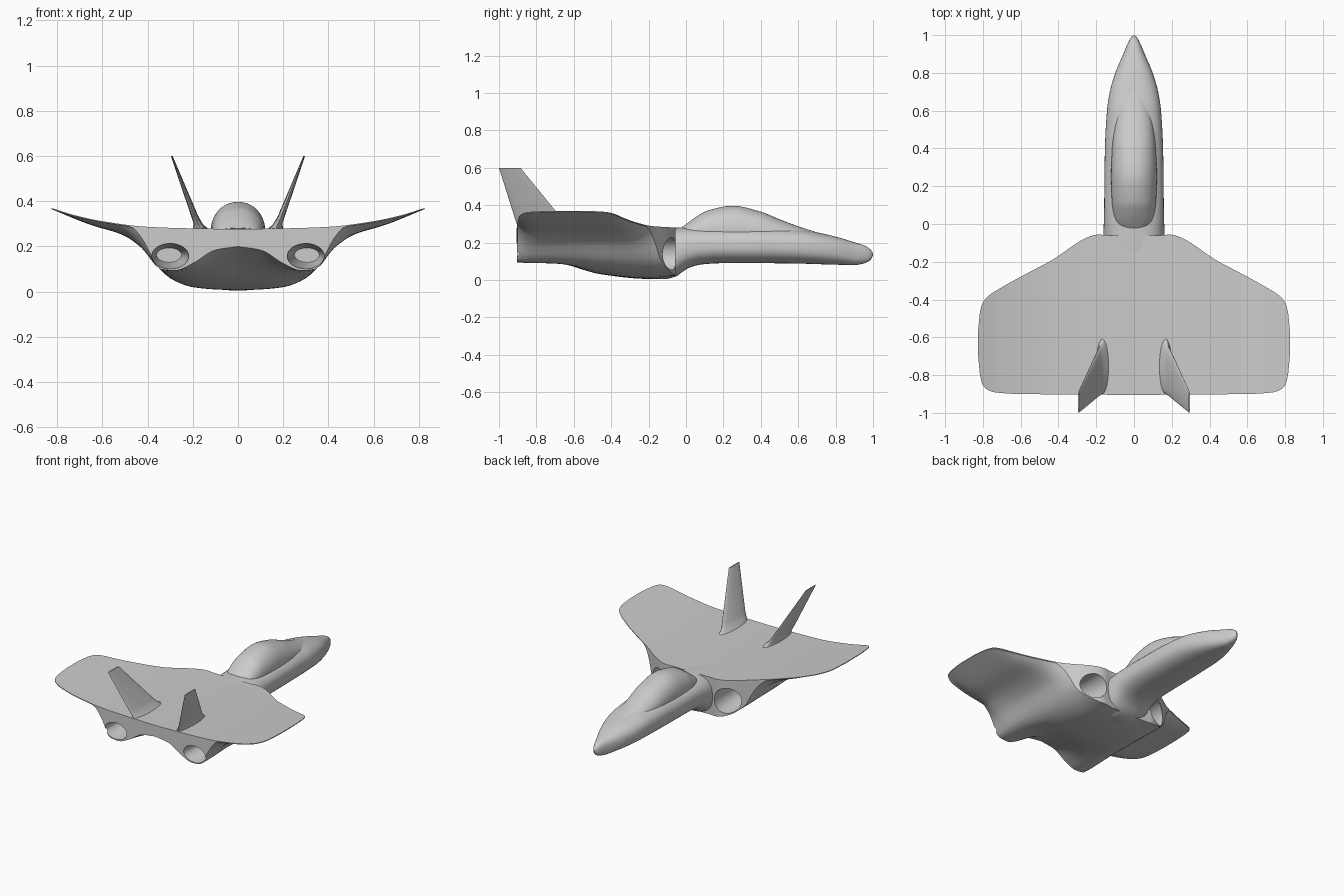
import bpy, bmesh
from math import sin, cos, pi, copysign

if "Cube" in bpy.data.objects:
    bpy.data.objects.remove(bpy.data.objects["Cube"])


def interp(table, t):
    """Smooth interpolation through (t, value) pairs sorted by t."""
    if t <= table[0][0]:
        return table[0][1]
    if t >= table[-1][0]:
        return table[-1][1]
    sl = [(b[1] - a[1]) / (b[0] - a[0]) for a, b in zip(table, table[1:])]
    tan = [sl[0]] + [0 if p * q <= 0 else 2 * p * q / (p + q)
                     for p, q in zip(sl, sl[1:])] + [sl[-1]]
    for i in range(len(sl)):
        (a, va), (b, vb) = table[i], table[i + 1]
        if t <= b:
            h = b - a
            s = (t - a) / h
            return (va * (1 + 2 * s) * (1 - s) ** 2 + vb * s * s * (3 - 2 * s)
                    + h * (tan[i] * s * (1 - s) ** 2 + tan[i + 1] * s * s * (s - 1)))


def loft(name, rings, angle=40):
    """Skin closed rings of points and cap both ends."""
    bm = bmesh.new()
    vs = [[bm.verts.new(p) for p in r] for r in rings]
    n = len(vs[0])
    for a, b in zip(vs, vs[1:]):
        for i in range(n):
            j = (i + 1) % n
            bm.faces.new((a[i], a[j], b[j], b[i]))
    bm.faces.new(vs[0])
    bm.faces.new(vs[-1])
    bmesh.ops.recalc_face_normals(bm, faces=bm.faces)
    me = bpy.data.meshes.new(name)
    bm.to_mesh(me)
    bm.free()
    ob = bpy.data.objects.new(name, me)
    bpy.context.collection.objects.link(ob)
    smooth(ob, angle)
    return ob


def smooth(ob, angle=40):
    bpy.ops.object.select_all(action='DESELECT')
    ob.select_set(True)
    bpy.context.view_layer.objects.active = ob
    bpy.ops.object.shade_smooth_by_angle(angle=angle * pi / 180)


def oval(cx, y, cz, w, h, n=2.0, count=48):
    """Superellipse ring in the xz plane."""
    pts = []
    for k in range(count):
        a = 2 * pi * k / count
        c, s = cos(a), sin(a)
        pts.append((cx + w * copysign(abs(c) ** (2 / n), c), y,
                    cz + h * copysign(abs(s) ** (2 / n), s)))
    return pts


def hull(name, stations, power, steps=70):
    """Loft from (y, half width, bottom, top) stations."""
    col = lambda k: [(s[0], s[k]) for s in stations]
    y0, y1 = stations[0][0], stations[-1][0]
    rings = []
    for i in range(steps + 1):
        y = y0 + (y1 - y0) * sin(pi / 2 * i / steps)
        w, b, t = (interp(col(k), y) for k in (1, 2, 3))
        rings.append(oval(0, y, (b + t) / 2, w, (t - b) / 2, power))
    return loft(name, rings)


# Forward fuselage with nose
hull("fuselage", [
    (-0.35, .13, .10, .265), (-0.22, .15, .012, .272), (-0.12, .16, .004, .279),
    (-0.05, .162, .02, .281), (0, .16, .058, .282), (0.08, .158, .083, .282),
    (0.2, .157, .09, .282), (0.4, .154, .09, .282), (0.6, .143, .088, .272),
    (0.7, .128, .085, .255), (0.8, .099, .082, .232), (0.9, .057, .08, .202),
    (0.95, .036, .088, .186), (0.985, .018, .105, .165), (1.0, .003, .132, .142)], 2.5)

# Canopy bubble
hull("canopy", [
    (-0.04, .06, .20, .268), (0, .09, .20, .298), (0.05, .108, .16, .335),
    (0.12, .117, .14, .373), (0.25, .121, .13, .397), (0.4, .116, .14, .365),
    (0.5, .106, .15, .325), (0.6, .09, .16, .287), (0.7, .06, .18, .255)], 2.1)

# Blended wing, belly and engine housings: sections run along the span
lead = [(0, -.06), (.15, -.06), (.18, -.055), (.45, -.2), (.7, -.335),
        (.77, -.38), (.80, -.415), (.815, -.465), (.825, -.56)]
trail = [(0, -.905), (.6, -.9), (.73, -.892), (.77, -.88), (.80, -.855),
         (.815, -.80), (.825, -.70)]
upper = [(0, .277), (.2, .28), (.4, .287), (.6, .312), (.72, .338), (.825, .37)]
span = (0, .1, .2, .28, .345, .43, .52, .65, .825)
belly = [  # (y, lower height at each span position)
    (-.905, (.2, .185, .125, .093, .1, .18, .258, .298, .365)),
    (-.7, (.12, .11, .095, .088, .105, .2, .255, .295, .365)),
    (-.58, (.065, .065, .068, .075, .105, .205, .255, .295, .365)),
    (-.45, (.03, .032, .04, .062, .1, .205, .255, .295, .365)),
    (-.2, (.006, .01, .02, .048, .098, .205, .255, .295, .365)),
    (-.05, (.02, .022, .024, .048, .098, .205, .255, .295, .365))]

rings = []
M, N = 36, 110
for i in range(N + 1):
    x = .825 * sin(pi / 2 * (2 * i / N - 1))
    ax = abs(x)
    yl, yt, zt = interp(lead, ax), interp(trail, ax), interp(upper, ax)
    rows = [(y, interp(list(zip(span, r)), ax)) for y, r in belly]
    w = min(1, max(0, (ax - .36) / .12))
    top, low = [], []
    for k in range(M + 1):
        v = (1 - cos(pi * k / M)) / 2
        y = yl + (yt - yl) * v
        f = 1 - w * abs(2 * v - 1) ** 7
        top.append((x, y, zt))
        low.append((x, y, zt - max(.005, (zt - interp(rows, y)) * f)))
    rings.append(top + low[::-1])
body = loft("wing_body", rings)

# Intake and exhaust openings
for s in (-1, 1):
    cutters = [
        loft("cutter", [oval(s * .257, .1, .14, .08, .086),
                        oval(s * .257, -.16, .14, .08, .086),
                        oval(s * .27, -.42, .16, .06, .06)]),
        loft("cutter", [oval(s * .3, -1, .157, .086, .06),
                        oval(s * .3, -.9, .157, .082, .056),
                        oval(s * .305, -.7, .162, .055, .032)])]
    for c in cutters:
        c.hide_render = True
        m = body.modifiers.new("opening", 'BOOLEAN')
        m.operation, m.solver, m.object = 'DIFFERENCE', 'EXACT', c
        bpy.ops.object.select_all(action='DESELECT')
        body.select_set(True)
        bpy.context.view_layer.objects.active = body
        bpy.ops.object.modifier_apply(modifier=m.name)
        bpy.data.objects.remove(c)
smooth(body, 35)

# Canted tail fins: (x, z, rear y, front y, half thickness)
fin = [(.16, .25, -.9, -.59, .045), (.168, .281, -.9, -.61, .032),
       (.176, .3, -.905, -.64, .02), (.19, .33, -.915, -.665, .016),
       (.293, .6, -1.0, -.885, .004)]
for s, side in ((-1, "left"), (1, "right")):
    rings = []
    for x, z, yr, yf, t in fin:
        ring = []
        for k in range(24):
            a = 2 * pi * k / 24
            ring.append((s * (x + t * sin(a)), (yr + yf) / 2 + (yf - yr) / 2 * cos(a), z))
        rings.append(ring)
    loft(side + "_fin", rings, 50)
